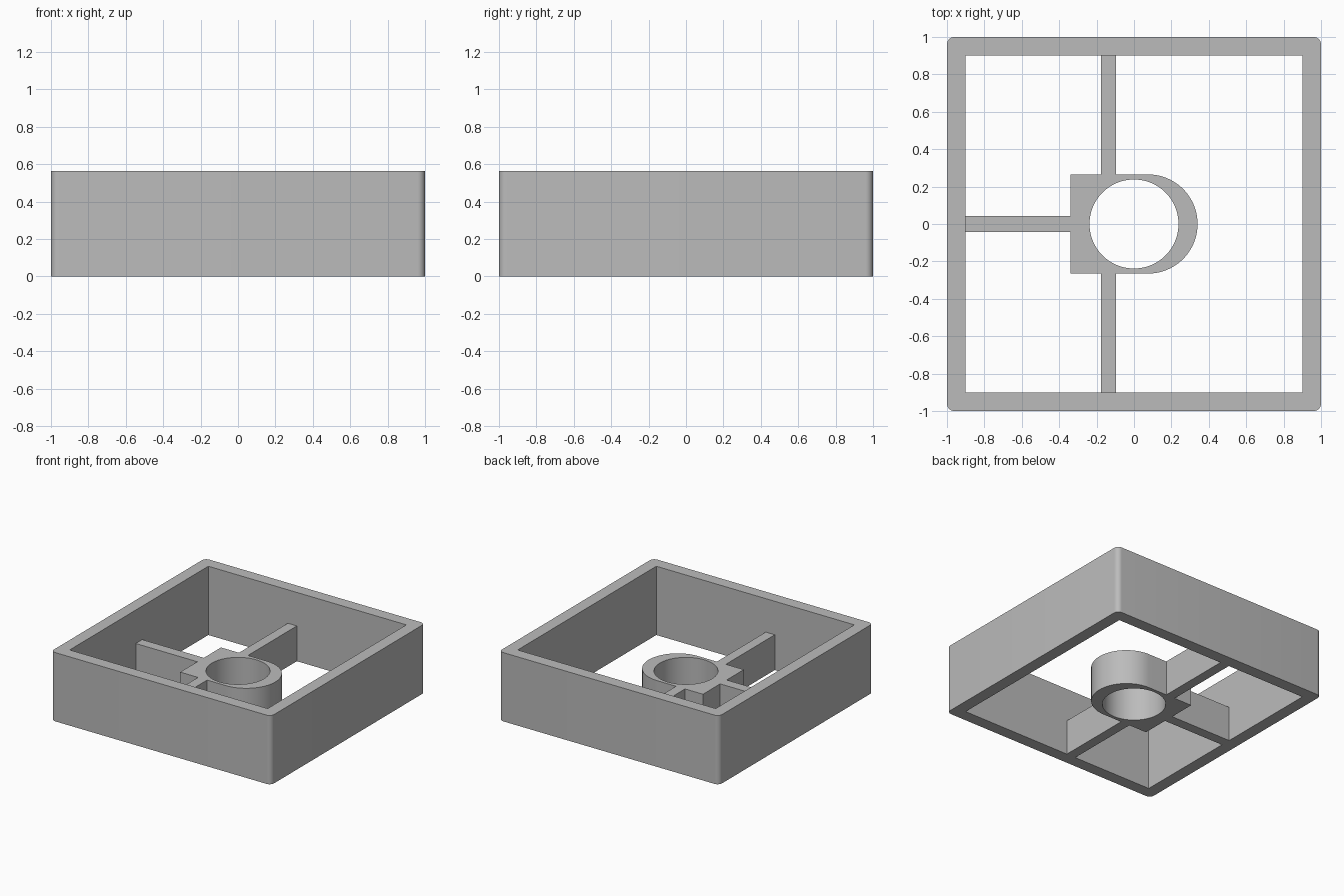
import bpy, bmesh
from math import sin, cos, pi

cube = bpy.data.objects.get("Cube")
if cube:
    bpy.data.objects.remove(cube, do_unlink=True)

WALL_H, HUB_H = 0.565, 0.29

grey = bpy.data.materials.new("plain grey")
grey.use_nodes = True
colour = (0.5, 0.5, 0.5, 1)
grey.diffuse_color = colour
grey.node_tree.nodes["Principled BSDF"].inputs["Base Color"].default_value = colour


def arc(cx, cy, r, start, end, n):
    return [(cx + r * cos(start + (end - start) * i / n),
             cy + r * sin(start + (end - start) * i / n)) for i in range(n + 1)]


def prism(name, outline, z0, z1):
    """Extrude a counter-clockwise outline from z0 to z1."""
    bm = bmesh.new()
    base = bm.faces.new([bm.verts.new((x, y, z0)) for x, y in outline])
    top = bmesh.ops.extrude_face_region(bm, geom=[base], use_keep_orig=True)
    bmesh.ops.translate(bm, vec=(0, 0, z1 - z0),
                        verts=[g for g in top["geom"] if isinstance(g, bmesh.types.BMVert)])
    bmesh.ops.recalc_face_normals(bm, faces=bm.faces)
    mesh = bpy.data.meshes.new(name)
    bm.to_mesh(mesh)
    bm.free()
    mesh.materials.append(grey)
    obj = bpy.data.objects.new(name, mesh)
    bpy.context.collection.objects.link(obj)
    return obj


def combine(target, tool, operation):
    """Apply a boolean to the target and discard the tool."""
    mod = target.modifiers.new(operation, 'BOOLEAN')
    mod.object, mod.operation, mod.solver = tool, operation, 'EXACT'
    bpy.context.view_layer.objects.active = target
    bpy.ops.object.modifier_apply(modifier=mod.name)
    bpy.data.objects.remove(tool, do_unlink=True)


# Square outer frame with rounded vertical corners
R = 0.04
outer = []
for k, (sx, sy) in enumerate([(1, 1), (-1, 1), (-1, -1), (1, -1)]):
    outer += arc(sx * (1 - R), sy * (1 - R), R, k * pi / 2, (k + 1) * pi / 2, 8)
frame = prism("frame_with_hub", outer, 0, WALL_H)
inner = [(-0.9, -0.9), (0.9, -0.9), (0.9, 0.9), (-0.9, 0.9)]
combine(frame, prism("opening_cutter", inner, -0.1, WALL_H + 0.1), 'DIFFERENCE')

# D-shaped hub with three ribs: back half outline, mirrored to the front
HUB = 0.265
half = arc(0.075, 0, HUB, 0, pi / 2, 32)
half += [(-0.095, HUB), (-0.095, 0.95), (-0.177, 0.95), (-0.177, HUB),
         (-0.34, HUB), (-0.34, 0.042), (-0.95, 0.042)]
web = prism("hub_and_ribs", half + [(x, -y) for x, y in reversed(half[1:])], 0, HUB_H)
combine(frame, web, 'UNION')

# Round bore through the hub
bore = arc(0, 0, 0.238, 0, 2 * pi, 64)[:-1]
combine(frame, prism("bore_cutter", bore, -0.1, HUB_H + 0.1), 'DIFFERENCE')

# Smooth the curved walls only
bpy.ops.object.select_all(action='DESELECT')
frame.select_set(True)
bpy.context.view_layer.objects.active = frame
bpy.ops.object.shade_smooth_by_angle(angle=0.52)
